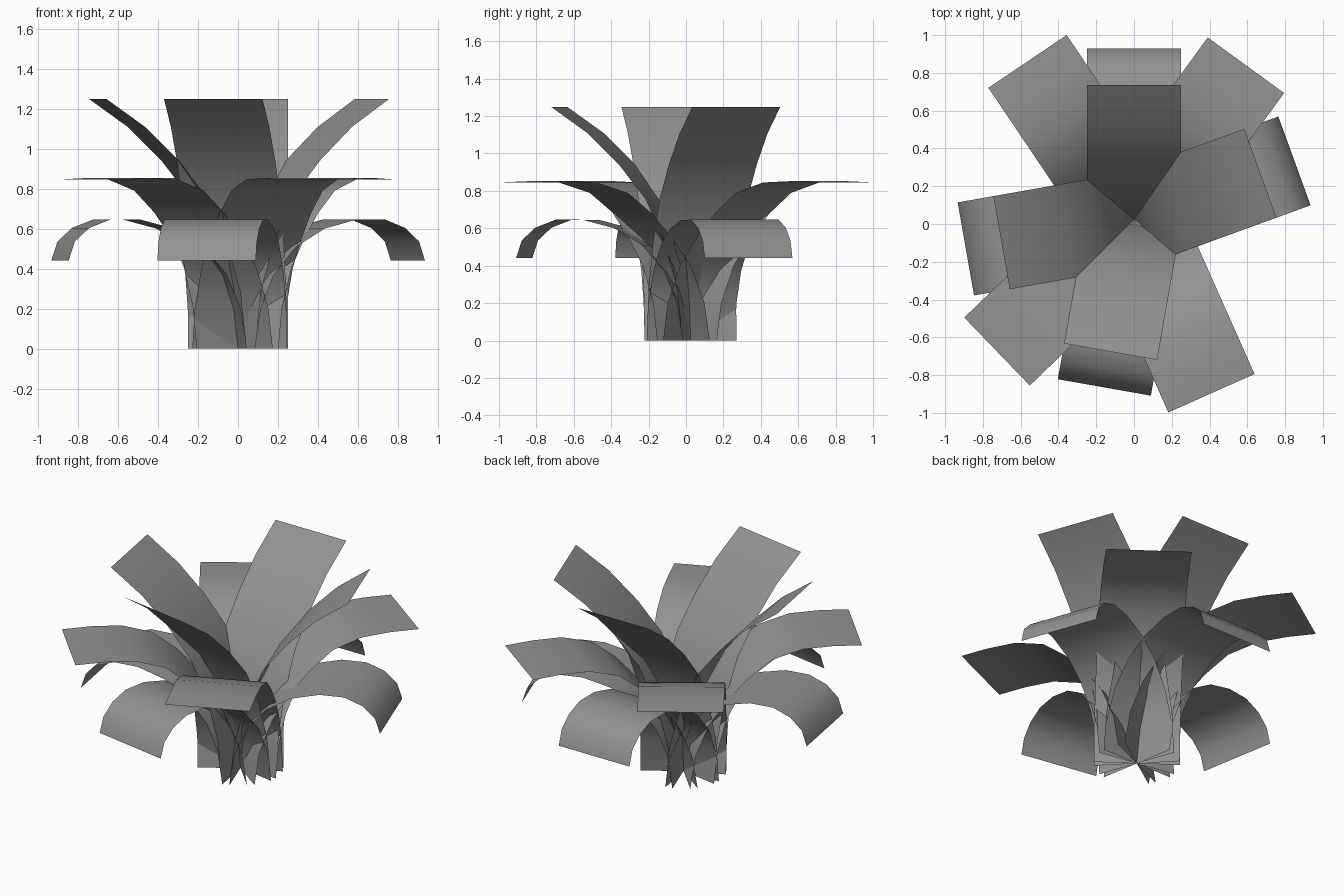
import bpy
from math import cos, sin, radians

if "Cube" in bpy.data.objects:
    bpy.data.objects.remove(bpy.data.objects["Cube"])

CENTRE_Y = 0.025   # where all leaves meet
HALF_WIDTH = 0.25

# Leaf profiles as (distance from centre, height)
UPRIGHT = [(0, 0), (.03, .28), (.10, .53), (.20, .755), (.345, .94), (.515, 1.108), (.712, 1.248)]
SPREAD = [(0, 0), (.03, .20), (.11, .40), (.22, .55), (.34, .68), (.48, .79),
          (.66, .845), (.84, .852), (1.008, .845)]
DROOP = [(0, 0), (.03, .20), (.10, .37), (.22, .51), (.37, .60), (.54, .645),
         (.69, .646), (.80, .603), (.873, .535), (.904, .44)]

# Dark grey leaf material
grey = bpy.data.materials.new("leaf_grey")
grey.diffuse_color = (0.29, 0.29, 0.29, 1)
grey.use_nodes = True
grey.node_tree.nodes["Principled BSDF"].inputs["Base Color"].default_value = grey.diffuse_color


def leaf(name, profile, degrees):
    """Sweep a profile sideways into a constant-width strip, turned about the centre."""
    a = radians(degrees)
    verts = []
    for r, z in profile:
        for s in (-HALF_WIDTH, HALF_WIDTH):
            verts.append((r * cos(a) - s * sin(a), CENTRE_Y + r * sin(a) + s * cos(a), z))
    faces = [(2 * i, 2 * i + 2, 2 * i + 3, 2 * i + 1) for i in range(len(profile) - 1)]
    mesh = bpy.data.meshes.new(name)
    mesh.from_pydata(verts, [], faces)
    mesh.materials.append(grey)
    for p in mesh.polygons:
        p.use_smooth = True
    mesh.update()
    obj = bpy.data.objects.new(name, mesh)
    bpy.context.collection.objects.link(obj)


# Upright inner leaves and drooping outer leaves share the same directions
for i, angle in enumerate((20, 90, 190, 260), 1):
    leaf(f"upright_leaf_{i}", UPRIGHT, angle)
    leaf(f"drooping_leaf_{i}", DROOP, angle)

# Spreading middle leaves fill the gaps
for i, angle in enumerate((54, 124, 224, 294), 1):
    leaf(f"spreading_leaf_{i}", SPREAD, angle)
